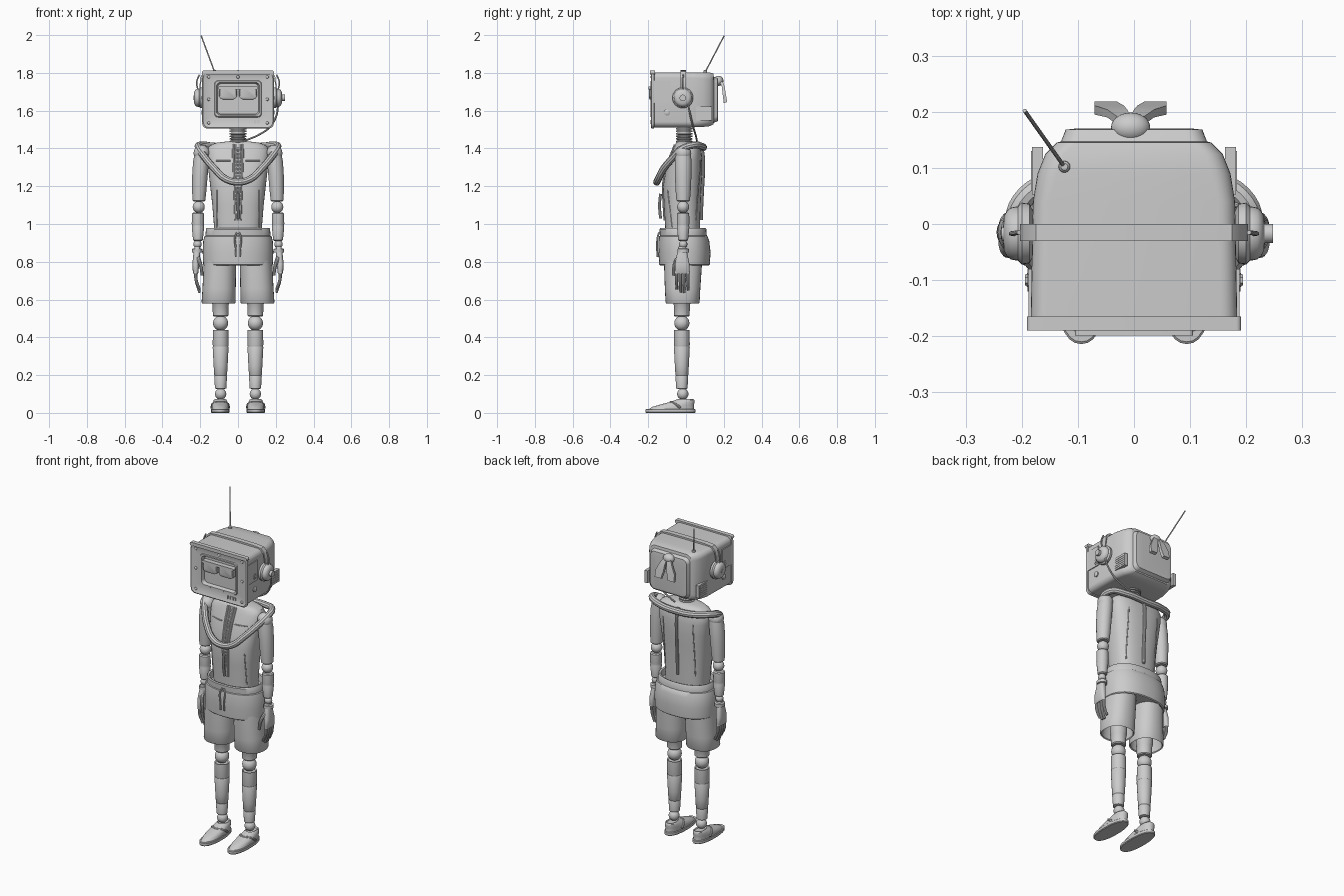
import bpy, bmesh, math
from mathutils import Vector

grey = bpy.data.materials.new("light_grey")
grey.diffuse_color = (0.6, 0.6, 0.6, 1)


def finish(name, bm):
    bmesh.ops.recalc_face_normals(bm, faces=bm.faces)
    me = bpy.data.meshes.new(name)
    bm.to_mesh(me)
    bm.free()
    me.materials.append(grey)
    ob = bpy.data.objects.new(name, me)
    bpy.context.collection.objects.link(ob)
    return ob


def loft(name, rings):
    """Skin a list of equal rings and cap both ends."""
    bm = bmesh.new()
    vs = [[bm.verts.new(p) for p in r] for r in rings]
    n = len(vs[0])
    for a, b in zip(vs, vs[1:]):
        for i in range(n):
            bm.faces.new((a[i], a[(i + 1) % n], b[(i + 1) % n], b[i]))
    bm.faces.new(vs[0])
    bm.faces.new(vs[-1])
    return finish(name, bm)


def ell(z, cx, cy, rx, ry, p=2.0, n=32):
    out = []
    for i in range(n):
        c, s = math.cos(2 * math.pi * i / n), math.sin(2 * math.pi * i / n)
        out.append((cx + rx * math.copysign(abs(c) ** (2 / p), c),
                    cy + ry * math.copysign(abs(s) ** (2 / p), s), z))
    return out


def rrect(y, hw, z0, z1, r, cx=0.0):
    out = []
    for k, (x, z) in enumerate([(hw - r, z1 - r), (r - hw, z1 - r), (r - hw, z0 + r), (hw - r, z0 + r)]):
        for j in range(7):
            a = math.pi / 2 * (k + j / 6)
            out.append((cx + x + r * math.cos(a), y, z + r * math.sin(a)))
    return out


def lathe(name, cx, cy, prof):
    return loft(name, [ell(z, cx, cy, r, r, n=24) for z, r in prof])


def disc(name, x0, cy, cz, prof, s, n=32):
    """Round part along the x axis from (offset, radius) pairs."""
    return loft(name, [[(s * (x0 + o), cy + r * math.cos(2 * math.pi * i / n),
                         cz + r * math.sin(2 * math.pi * i / n)) for i in range(n)] for o, r in prof])


def ball(name, loc, r, sc=(1, 1, 1)):
    bm = bmesh.new()
    bmesh.ops.create_uvsphere(bm, u_segments=24, v_segments=14, radius=r)
    bmesh.ops.scale(bm, vec=sc, verts=bm.verts)
    bmesh.ops.translate(bm, vec=loc, verts=bm.verts)
    return finish(name, bm)


def box(name, loc, size):
    bm = bmesh.new()
    bmesh.ops.create_cube(bm, size=1)
    bmesh.ops.scale(bm, vec=size, verts=bm.verts)
    bmesh.ops.translate(bm, vec=loc, verts=bm.verts)
    return finish(name, bm)


def tube(name, pts, r, closed=False, smooth=True, radii=None):
    cu = bpy.data.curves.new(name, 'CURVE')
    cu.dimensions = '3D'
    cu.bevel_depth, cu.bevel_resolution, cu.use_fill_caps = r, 3, True
    cu.resolution_u = 6
    sp = cu.splines.new('BEZIER')
    sp.bezier_points.add(len(pts) - 1)
    for i, p in enumerate(pts):
        b = sp.bezier_points[i]
        b.co = p
        b.handle_left_type = b.handle_right_type = 'AUTO' if smooth else 'VECTOR'
        b.radius = radii[i] if radii else 1
    sp.use_cyclic_u = closed
    tmp = bpy.data.objects.new(name + "_path", cu)
    me = bpy.data.meshes.new_from_object(tmp)
    bpy.data.objects.remove(tmp)
    me.materials.clear()
    me.materials.append(grey)
    ob = bpy.data.objects.new(name, me)
    bpy.context.collection.objects.link(ob)
    return ob


# Head shell with bezel and recessed screen
loft("head_shell", [rrect(*a) for a in [
    (.170, .105, 1.560, 1.755, .03), (.168, .122, 1.545, 1.772, .03), (.147, .130, 1.535, 1.780, .03),
    (.145, .138, 1.528, 1.797, .035), (.125, .158, 1.518, 1.802, .035), (.09, .172, 1.514, 1.803, .035),
    (.04, .180, 1.512, 1.803, .03), (-.168, .184, 1.512, 1.803, .03), (-.169, .188, 1.507, 1.808, .03),
    (-.174, .190, 1.505, 1.810, .03), (-.182, .190, 1.505, 1.810, .03), (-.186, .184, 1.511, 1.804, .03),
    (-.182, .178, 1.517, 1.798, .03), (-.182, .125, 1.565, 1.760, .02), (-.187, .122, 1.568, 1.757, .02),
    (-.187, .114, 1.576, 1.749, .02), (-.165, .108, 1.582, 1.743, .02)]])
loft("brow_lip", [rrect(-.165, .191, 1.792, 1.812, .009), rrect(-.190, .191, 1.792, 1.812, .009)])

# Glasses on the screen
for s in (-1, 1):
    loft("lens", [rrect(y, w, 1.71 - h, 1.722, .02, s * .053)
                  for y, w, h in [(-.165, .047, .05), (-.192, .047, .05), (-.196, .043, .045)]])
loft("glasses_bar", [rrect(y, .105, 1.712, 1.728, .006) for y in (-.17, -.199)])

# Bezel screws and small front buttons
for x in (-.155, 0, .155):
    for z in (1.535, 1.66, 1.778):
        if x or z > 1.7:
            ball("bezel_screw", (x, -.183, z), .008, (1, .7, 1))
for i, w in enumerate((.004, .004, .012, .012)):
    box("front_key", (.06 + i * .016, -.183, 1.541), (w, .008, .018))

# Headset
arch = [(-.203, 1.68), (-.203, 1.74), (-.196, 1.785), (-.175, 1.808), (-.12, 1.813), (0, 1.814)]
arch += [(-x, z) for x, z in arch[-2::-1]]
loft("headset_band", [[(x * k, y, z + (k - 1) * .4) for k, y in ((1, -.03), (1, 0), (.975, 0), (.975, -.03))]
                      for x, z in arch])
for s in (-1, 1):
    disc("ear_cup", .18, -.017, 1.668, [(0, .04), (.006, .053), (.02, .055), (.027, .048), (.03, .048),
         (.04, .046), (.047, .04), (.052, .03), (.053, .012), (.056, .012)], s)
    tube("headset_wire", [(s * .205, -.015, 1.79), (s * .219, -.017, 1.75), (s * .212, -.017, 1.71)], .004)
    # Side fittings of the head
    disc("side_bolt", .178, -.1, 1.668, [(0, .02), (.012, .02), (.012, .01), (.016, .01)], s, 6)
    disc("side_dial", .178, -.1, 1.59, [(0, .016), (.01, .016), (.014, .01)], s, 20)
    box("side_vent", (s * .172, .095, 1.585), (.02, .085, .075))
    for i in range(5):
        box("vent_slat", (s * .181, .095, 1.56 + i * .0125), (.006, .07, .005))
    box("side_plate", (s * .182, -.125, 1.7), (.012, .09, .12))
disc("volume_knob", .232, -.017, 1.668, [(0, .017), (.016, .017)], 1, 20)
tube("headset_cable", [(.212, .012, 1.63), (.205, .022, 1.58), (.17, .038, 1.515), (.115, .05, 1.475),
                       (.035, .058, 1.44)], .005)

# Antenna
lathe("antenna_base", -.124, .102, [(1.79, .011), (1.81, .01), (1.815, .006)])
tube("antenna", [(-.124, .102, 1.805), (-.195, .202, 1.997)], .0035, smooth=False)

# Bow on the back of the head
ball("bow_knot", (-.006, .172, 1.758), .028, (1.25, .95, .95))
for s in (-1, 1):
    loft("bow_tail", [[(-.006 + s * (c - w), y, z), (-.006 + s * (c + w), y, z),
                       (-.006 + s * (c + w), y + t, z + .006), (-.006 + s * (c - w), y + t, z + .006)]
                      for c, w, y, z, t in [(.006, .01, .172, 1.765, .014), (.024, .018, .19, 1.725, .014),
                                            (.038, .026, .195, 1.68, .016), (.044, .02, .2, 1.64, .018)]])

# Neck with coil rings
lathe("neck", 0, -.01, [(1.4, .034), (1.52, .034)])
for i in range(6):
    z = 1.437 + i * .0135
    lathe("neck_ring", 0, -.01, [(z - .005, .036), (z - .003, .044), (z + .003, .044), (z + .005, .036)])

# Torso: z, centre y, half width, half depth
T = [(.93, -.018, .125, .09), (1.0, -.018, .128, .093), (1.1, -.02, .136, .097), (1.2, -.02, .147, .102),
     (1.27, -.012, .155, .098), (1.34, -.002, .163, .088), (1.39, .006, .165, .075), (1.415, .006, .15, .066),
     (1.43, .003, .115, .055), (1.437, 0, .06, .04)]
loft("torso", [ell(z, 0, cy, rx, ry, 2.6, 48) for z, cy, rx, ry in T])


def skin(x, z, side=-1):
    """Point on the torso surface."""
    for a, b in zip(T, T[1:]):
        if a[0] <= z <= b[0]:
            t = (z - a[0]) / (b[0] - a[0])
            _, cy, rx, ry = [u + (v - u) * t for u, v in zip(a, b)]
            return (x, cy + side * ry * max(0, 1 - (abs(x) / rx) ** 2.6) ** (1 / 2.6), z)


# Chest strip, seams and back spine
zs = [1.02 + .04 * i for i in range(11)]
for x in (-.026, -.011, .011, .026):
    tube("chest_cord", [skin(x * (.45 + .55 * (z - 1.02) / .4), z) for z in zs], .007)
for i in range(19):
    z = 1.04 + i * .02
    box("zip_tooth", skin(0, z), (.03, .012, .007))
tube("zip_pull", [(0, -.135, 1.16), (0, -.14, 1.1), (.004, -.135, 1.03)], .008)
tube("back_spine", [Vector(skin(0, z, 1)) + Vector((0, .006, 0)) for z in zs], .009)
for s in (-1, 1):
    tube("front_seam", [skin(s * .112, z) for z in (.98, 1.05, 1.12, 1.18)], .003)
    tube("pocket_seam", [skin(s * x, 1.335) for x in (.04, .07, .095, .115)], .003)
    tube("back_seam", [skin(s * .1, z, 1) for z in zs[:9]], .003)

# Padded collar hose
half = [(.065, -.147, 1.238), (.125, -.118, 1.293), (.175, -.068, 1.352), (.208, -.018, 1.4),
        (.2, .04, 1.418), (.13, .08, 1.412)]
tube("collar_hose", [(0, -.155, 1.222)] + half + [(0, .092, 1.405)] + [(-x, y, z) for x, y, z in half[::-1]],
     .019, closed=True)

# Hip wrap and waistband
loft("hip_wrap", [ell(*a, 2.3, 48) for a in [
    (.80, 0, -.005, .15, .11), (.78, 0, -.008, .178, .128), (.785, 0, -.008, .184, .134),
    (.85, 0, -.008, .187, .138), (.91, 0, -.011, .184, .134), (.935, 0, -.014, .178, .128),
    (.938, 0, -.014, .172, .124), (.972, 0, -.016, .17, .124), (.978, 0, -.016, .166, .12),
    (.975, 0, -.016, .155, .112), (.94, 0, -.016, .148, .108)]])
for s in (-1, 1):
    tube("draw_string", [(s * .006, -.142, .955), (s * .016, -.15, .93), (s * .012, -.153, .87),
                         (s * .012, -.15, .825)], .005)

for s in (-1, 1):
    # Shorts leg with an open hem
    loft("shorts_leg", [ell(*a, 2.3) for a in [
        (.84, s * .095, -.015, .08, .1), (.78, s * .096, -.016, .086, .1), (.66, s * .1, -.018, .088, .094),
        (.585, s * .103, -.018, .09, .09), (.58, s * .103, -.018, .087, .087),
        (.585, s * .103, -.018, .082, .082), (.68, s * .1, -.018, .078, .078)]])
    # Leg
    lx, ly = s * .092, -.022
    lathe("thigh", lx, ly, [(.72, .05), (.58, .046), (.575, .043), (.515, .041), (.51, .036)])
    ball("knee", (lx, ly, .475), .04)
    lathe("shin", lx, ly, [(.435, .034), (.44, .041), (.36, .042), (.352, .040), (.348, .042), (.25, .037),
                           (.2, .034), (.197, .032), (.193, .034), (.13, .030), (.127, .022)])
    ball("ankle", (lx, ly + .005, .1), .03)
    # Shoe
    fx = s * .094
    loft("sole", [ell(z, fx, -.082, r, ry, 2.3) for z, r, ry in
                  [(0, .046, .129), (.004, .049, .132), (.018, .049, .132), (.021, .046, .128)]])
    loft("shoe_upper", [ell(*a, 2.2) for a in [
        (.018, fx, -.078, .045, .122), (.032, fx, -.068, .045, .11), (.045, fx, -.045, .043, .088),
        (.058, fx, -.02, .038, .065), (.068, fx, -.006, .034, .05), (.073, fx, -.002, .028, .042),
        (.066, fx, -.002, .024, .036)]])
    tube("shoe_strap", [(fx - .046, -.03, .028), (fx - .036, -.06, .05), (fx, -.082, .056),
                        (fx + .036, -.06, .05), (fx + .046, -.03, .028)], .007)
    # Arm
    ax, ay = s * .208, -.015
    ball("shoulder", (s * .192, ay, 1.375), .043)
    loft("upper_arm", [ell(z, s * x, ay, r, r * 1.06, n=24) for z, x, r in [
        (1.385, .19, .037), (1.33, .196, .042), (1.25, .202, .041), (1.18, .205, .038), (1.125, .207, .034),
        (1.12, .207, .028)]])
    ball("elbow", (ax, ay, 1.09), .032)
    lathe("forearm", s * .212, ay, [(1.06, .026), (1.055, .032), (1.0, .033), (.99, .031), (.985, .033),
                                    (.915, .026), (.91, .02)])
    ball("wrist", (s * .214, ay, .893), .022)
    loft("wrist_cuff", [ell(z, s * .216, ay, r, r * 1.15, n=24) for z, r in
                        [(.848, .02), (.85, .027), (.868, .027), (.87, .02)]])
    # Hand
    loft("palm", [ell(z, s * x, -.02, rx, ry, 2.8) for z, x, rx, ry in [
        (.88, .215, .015, .02), (.84, .218, .018, .028), (.79, .224, .018, .038), (.745, .224, .015, .04),
        (.735, .223, .011, .036)]])
    for i, tip in enumerate((.655, .638, .636, .65)):
        y = -.05 + i * .02
        tube("finger", [(s * .224, y, .75), (s * .221, y, .70), (s * .203, y + .002, tip)], .0088,
             radii=(1, 1, .75))
        ball("knuckle", (s * .225, y, .742), .0105)
    tube("thumb", [(s * .213, -.04, .825), (s * .197, -.062, .78), (s * .19, -.066, .728)], .0095,
         radii=(1.2, 1, .8))

# Smooth shading with crisp edges
for ob in bpy.data.objects:
    ob.select_set(True)
    bpy.context.view_layer.objects.active = ob
bpy.ops.object.shade_smooth_by_angle(angle=math.radians(35))
